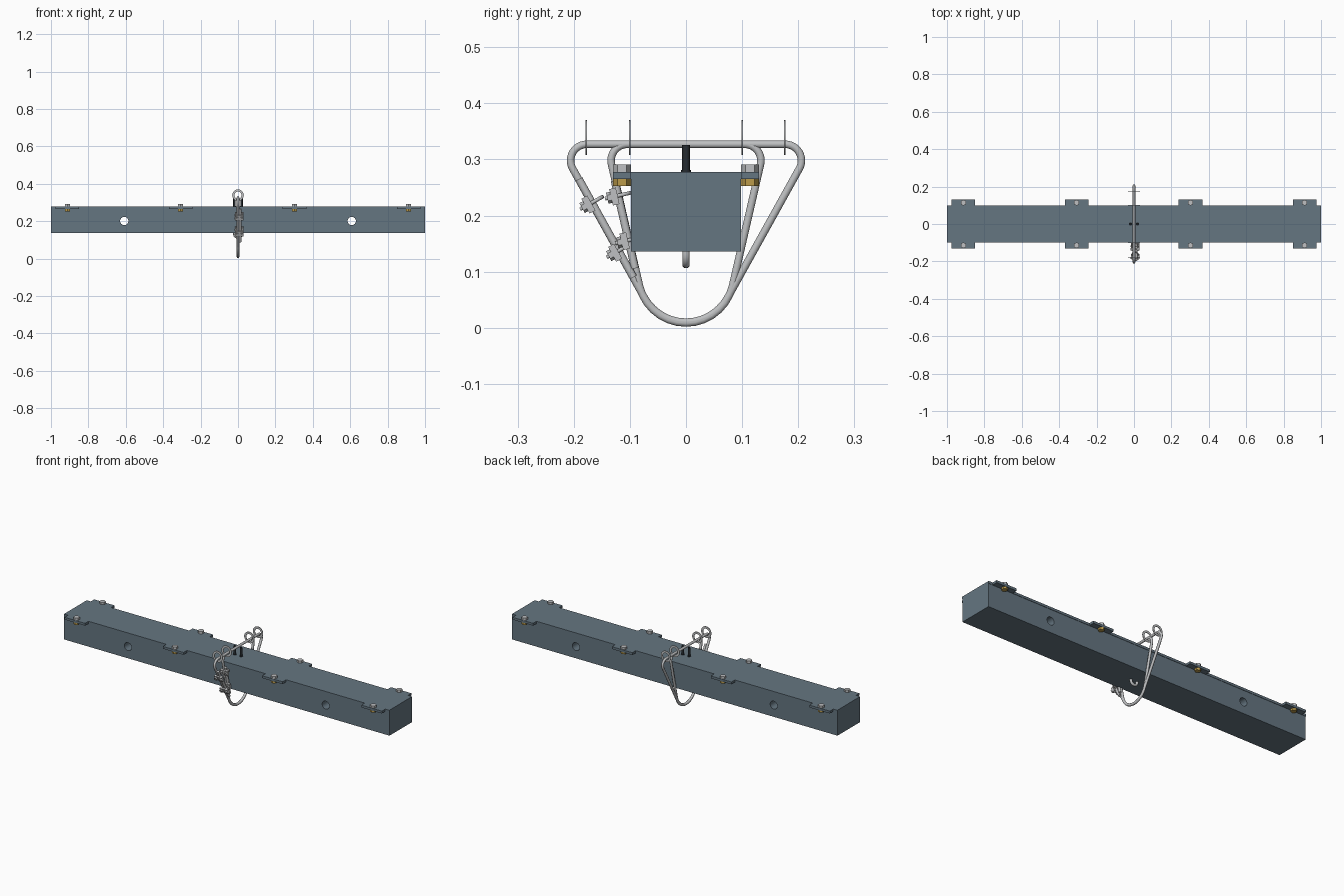
import bpy, bmesh, math
from mathutils import Vector, Matrix

cube = bpy.data.objects.get("Cube")
if cube:
    bpy.data.objects.remove(cube, do_unlink=True)


def material(name, rgb):
    m = bpy.data.materials.new(name)
    m.use_nodes = True
    m.diffuse_color = (*rgb, 1)
    m.node_tree.nodes["Principled BSDF"].inputs["Base Color"].default_value = (*rgb, 1)
    return m


slate = material("slate paint", (0.13, 0.18, 0.22))
steel = material("galvanized steel", (0.52, 0.53, 0.54))
brass = material("yellow zinc", (0.50, 0.33, 0.07))
black = material("black thread", (0.02, 0.025, 0.03))


def finish(name, bm, mat, smooth=False):
    bmesh.ops.recalc_face_normals(bm, faces=bm.faces)
    mesh = bpy.data.meshes.new(name)
    bm.to_mesh(mesh)
    bm.free()
    mesh.materials.append(mat)
    ob = bpy.data.objects.new(name, mesh)
    bpy.context.collection.objects.link(ob)
    if smooth:
        bpy.ops.object.select_all(action="DESELECT")
        ob.select_set(True)
        bpy.context.view_layer.objects.active = ob
        bpy.ops.object.shade_smooth_by_angle(angle=math.radians(40))
    return ob


def box(name, center, size, mat, rot=Matrix()):
    bm = bmesh.new()
    bmesh.ops.create_cube(bm, size=1, matrix=Matrix.Translation(center) @ rot @ Matrix.Diagonal((*size, 1)))
    return finish(name, bm, mat)


def cylinder(name, start, end, radius, mat, sides=16):
    start, end = Vector(start), Vector(end)
    axis = end - start
    bm = bmesh.new()
    turn = axis.to_track_quat("Z", "Y").to_matrix().to_4x4()
    bmesh.ops.create_cone(bm, cap_ends=True, segments=sides, radius1=radius, radius2=radius,
                          depth=axis.length, matrix=Matrix.Translation((start + end) / 2) @ turn)
    return finish(name, bm, mat, sides > 8)


def rod(name, points, radius, mat, closed=False):
    # Round bar along a path, converted to a mesh
    cu = bpy.data.curves.new(name, "CURVE")
    cu.dimensions = "3D"
    cu.bevel_depth, cu.bevel_resolution, cu.use_fill_caps = radius, 3, True
    sp = cu.splines.new("POLY")
    sp.points.add(len(points) - 1)
    for p, co in zip(sp.points, points):
        p.co = (*co, 1)
    sp.use_cyclic_u = closed
    sp.use_smooth = True
    cu.materials.append(mat)
    ob = bpy.data.objects.new(name, cu)
    bpy.context.collection.objects.link(ob)
    bpy.ops.object.select_all(action="DESELECT")
    ob.select_set(True)
    bpy.context.view_layer.objects.active = ob
    bpy.ops.object.convert(target="MESH")
    bpy.ops.object.shade_smooth_by_angle(angle=math.radians(40))
    return ob


def rounded_polygon(corners, radii, steps=14):
    # Closed path in the YZ plane with an arc at each corner
    path = []
    for i, (c, r) in enumerate(zip(corners, radii)):
        c = Vector(c)
        a = (Vector(corners[i - 1]) - c).normalized()
        b = (Vector(corners[(i + 1) % len(corners)]) - c).normalized()
        half = a.angle(b) / 2
        mid = c + (a + b).normalized() * r / math.sin(half)
        va = c + a * r / math.tan(half) - mid
        vb = c + b * r / math.tan(half) - mid
        sweep = va.angle(vb)
        for k in range(steps + 1):
            t = k / steps
            v = (va * math.sin((1 - t) * sweep) + vb * math.sin(t * sweep)) / math.sin(sweep)
            path.append((0, *(mid + v)))
    return path


# Beam with two cross holes
beam = box("beam", (0, 0, 0.2005), (2, 0.196, 0.129), slate)
for side in (-1, 1):
    x = 0.608 * side
    cutter = cylinder("hole_cutter", (x, -0.2, 0.201), (x, 0.2, 0.201), 0.022, slate, 32)
    cutter.hide_render = True
    cutter.hide_set(True)
    mod = beam.modifiers.new("hole", "BOOLEAN")
    mod.object, mod.operation, mod.solver = cutter, "DIFFERENCE", "EXACT"
bpy.context.view_layer.objects.active = beam
for mod in list(beam.modifiers):
    bpy.ops.object.modifier_apply(modifier=mod.name)
for ob in [o for o in bpy.data.objects if o.name.startswith("hole_cutter")]:
    bpy.data.objects.remove(ob, do_unlink=True)

# Cover plate with bolting tabs on both edges
tabs = (-0.912, -0.307, 0.302, 0.912)
edge = [(-1, -0.1)]
for x in tabs:
    edge += [(x - 0.063, -0.1), (x - 0.063, -0.13), (x + 0.063, -0.13), (x + 0.063, -0.1)]
edge.append((1, -0.1))
outline = edge + [(x, -y) for x, y in reversed(edge)]
bm = bmesh.new()
plate = bm.faces.new([bm.verts.new((x, y, 0.265)) for x, y in outline])
ext = bmesh.ops.extrude_face_region(bm, geom=[plate])
bmesh.ops.translate(bm, vec=(0, 0, 0.013), verts=[v for v in ext["geom"] if isinstance(v, bmesh.types.BMVert)])
finish("cover_plate", bm, slate)

# Bolts and nuts through the tabs
for x in tabs:
    for y in (-0.114, 0.114):
        cylinder("bolt_head", (x, y, 0.278), (x, y, 0.291), 0.016, steel, 6)
        cylinder("bolt_nut", (x, y, 0.253), (x, y, 0.265), 0.016, brass, 6)

# Two hanging wire loops
top = 0.327
rod("outer_loop", rounded_polygon([(-0.226, top), (0.226, top), (0, -0.08)], (0.029, 0.029, 0.085)),
    0.007, steel, True)
rod("inner_loop", rounded_polygon([(-0.141, top), (0.141, top), (0, -0.285)], (0.029, 0.029, 0.085)),
    0.007, steel, True)

# Thin hanging rings on the top strand
for y in (-0.178, -0.1, 0.1, 0.176):
    ring = cylinder("hanging_ring", (0, y - 0.0015, 0.339), (0, y + 0.0015, 0.339), 0.031, steel, 32)
    bm = bmesh.new()
    bm.from_mesh(ring.data)
    caps = [f for f in bm.faces if len(f.verts) > 4]
    bmesh.ops.inset_region(bm, faces=caps, thickness=0.012)
    caps = [f for f in bm.faces if len(f.verts) > 4]
    loops = [e for f in caps for e in f.edges]
    bmesh.ops.delete(bm, geom=caps, context="FACES_ONLY")
    bmesh.ops.bridge_loops(bm, edges=loops)
    bmesh.ops.recalc_face_normals(bm, faces=bm.faces)
    bm.to_mesh(ring.data)
    bm.free()


# Strand tails and the clips that grip them
def clip(center, d):
    d = Vector(d).normalized()
    out = Vector((0, d.z, -d.y))
    if out.y > 0:
        out = -out
    c = Vector(center)
    across = Vector((1, 0, 0))
    rot = Matrix((across, d, out)).transposed().to_4x4()
    box("clip_saddle", c + out * 0.007, (0.046, 0.030, 0.012), steel, rot)
    legs = [c + out * 0.024 + across * 0.015]
    for k in range(9):
        a = math.pi * k / 8
        legs.append(c - out * (0.008 + 0.013 * math.sin(a)) + across * 0.015 * math.cos(a))
    legs.append(c + out * 0.024 - across * 0.015)
    rod("clip_u_bolt", legs, 0.0035, steel)
    for s in (-0.015, 0.015):
        p = c + across * s
        cylinder("clip_nut", p + out * 0.013, p + out * 0.020, 0.010, steel, 6)


for start, end, spots in (
        ((-0.191, 0.265), (-0.094, 0.090), (0.24, 0.73)),
        ((-0.127, 0.262), (-0.091, 0.106), (0.17, 0.68))):
    a, b = Vector((0.012, *start)), Vector((0.012, *end))
    cylinder("strand_tail", a, b, 0.007, steel)
    for t in spots:
        clip(a.lerp(b, t) - Vector((0.006, 0, 0)), b - a)

# U bolt through the beam with dark threaded ends
bend = [(0.019 * math.cos(a), 0, 0.132 - 0.019 * math.sin(a))
        for a in (math.pi * k / 12 for k in range(13))]
rod("u_bolt", [(0.019, 0, 0.2)] + bend + [(-0.019, 0, 0.2)], 0.007, steel)
for x in (-0.019, 0.019):
    cylinder("threaded_end", (x, 0, 0.27), (x, 0, 0.326), 0.0068, black)
    cylinder("thread_collar", (x, 0, 0.278), (x, 0, 0.281), 0.009, black)
